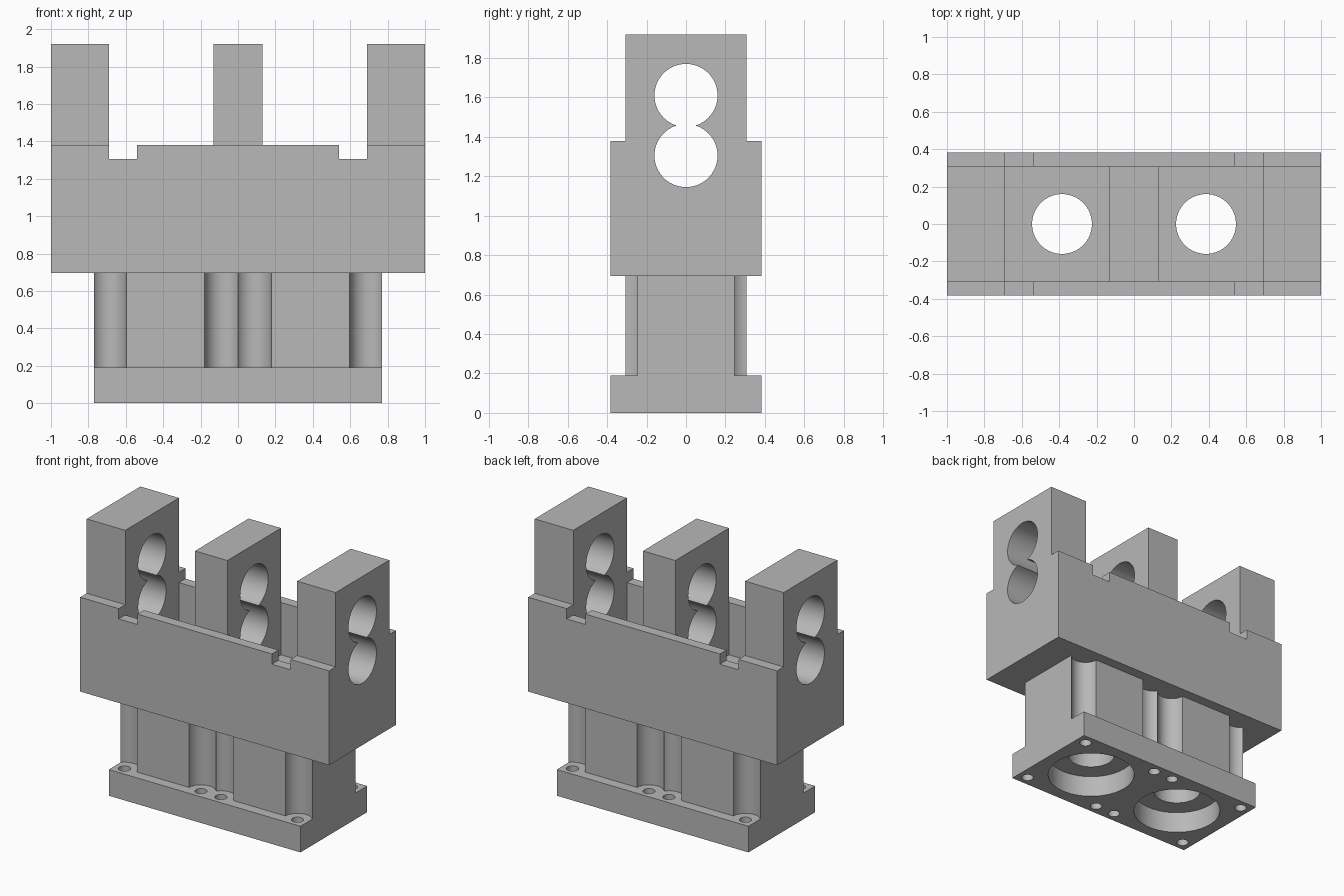
import bpy, bmesh, math
from mathutils import Matrix, Vector

if "Cube" in bpy.data.objects:
    bpy.data.objects.remove(bpy.data.objects["Cube"], do_unlink=True)

grey = bpy.data.materials.new("plain grey")
grey.use_nodes = True
grey.diffuse_color = (0.48, 0.48, 0.48, 1)
grey.node_tree.nodes["Principled BSDF"].inputs["Base Color"].default_value = (0.48, 0.48, 0.48, 1)


def finish(bm, name):
    bmesh.ops.recalc_face_normals(bm, faces=bm.faces)
    mesh = bpy.data.meshes.new(name)
    bm.to_mesh(mesh)
    bm.free()
    ob = bpy.data.objects.new(name, mesh)
    bpy.context.collection.objects.link(ob)
    return ob


def extrude(name, points, direction):
    """Closed profile swept along a direction."""
    bm = bmesh.new()
    face = bm.faces.new([bm.verts.new(p) for p in points])
    swept = bmesh.ops.extrude_face_region(bm, geom=[face])["geom"]
    verts = [v for v in swept if isinstance(v, bmesh.types.BMVert)]
    bmesh.ops.translate(bm, verts=verts, vec=Vector(direction))
    return finish(bm, name)


def box(name, x0, x1, y, z0, z1):
    """Box that is symmetric in y."""
    points = [(x0, -y, z0), (x1, -y, z0), (x1, y, z0), (x0, y, z0)]
    return extrude(name, points, (0, 0, z1 - z0))


def cylinder(centre, radius, length, along_x=False):
    bm = bmesh.new()
    turn = Matrix.Rotation(math.pi / 2, 4, "Y") if along_x else Matrix()
    bmesh.ops.create_cone(bm, cap_ends=True, segments=64, radius1=radius, radius2=radius,
                          depth=length, matrix=Matrix.Translation(centre) @ turn)
    return finish(bm, "cutter")


def carve(ob, cutters):
    """Subtract the cutters, then remove them."""
    for cutter in cutters:
        mod = ob.modifiers.new("cut", "BOOLEAN")
        mod.operation, mod.solver, mod.object = "DIFFERENCE", "EXACT", cutter
    graph = bpy.context.evaluated_depsgraph_get()
    mesh = bpy.data.meshes.new_from_object(ob.evaluated_get(graph))
    ob.modifiers.clear()
    ob.data = mesh
    for cutter in cutters:
        bpy.data.objects.remove(cutter, do_unlink=True)
    mesh.materials.clear()
    mesh.materials.append(grey)
    bpy.ops.object.select_all(action="DESELECT")
    ob.select_set(True)
    bpy.context.view_layer.objects.active = ob
    bpy.ops.object.shade_smooth_by_angle(angle=math.radians(30))


DEPTH, INNER = 0.383, 0.308
FLANGE_TOP, BLOCK_BASE, SHOULDER, TOP = 0.19, 0.695, 1.38, 1.92
BORE_X, BORE_R = 0.385, 0.16
SIDES = (-1, 1)
SCREWS = [(s * x, t * 0.31) for s in SIDES for t in SIDES for x in (0.08, 0.695)]


def bores():
    return [cylinder((s * BORE_X, 0, 1), BORE_R, 3) for s in SIDES]


# Clevis block: stepped section with three upright lugs
half = [(DEPTH, BLOCK_BASE), (DEPTH, SHOULDER), (INNER, SHOULDER), (INNER, TOP)]
section = half + [(-y, z) for y, z in reversed(half)]
block = extrude("clevis_block", [(-1, y, z) for y, z in section], (2, 0, 0))
cuts = []
for s in SIDES:
    # opening between lugs with a low notch, then the pocket behind the walls
    opening = [(0.13, SHOULDER), (0.54, SHOULDER), (0.54, 1.305), (0.69, 1.305), (0.69, 2.2), (0.13, 2.2)]
    cuts.append(extrude("cutter", [(s * x, -0.5, z) for x, z in opening], (0, 1, 0)))
    x0, x1 = sorted((s * 0.13, s * 0.69))
    cuts.append(box("cutter", x0, x1, INNER, 1.0, 1.6))
# Paired pin holes running through every lug
cuts += [cylinder((0, 0, z), BORE_R, 3, True) for z in (1.61, 1.305)]
carve(block, cuts + bores())

# Neck with screw clearance scallops
neck = box("neck", -0.77, 0.77, INNER, FLANGE_TOP, BLOCK_BASE)
carve(neck, [cylinder((x, y, 0.45), 0.098, 1) for x, y in SCREWS] + bores())

# Base flange with screw holes and counterbores
flange = box("base_flange", -0.77, 0.77, DEPTH, 0, FLANGE_TOP)
cuts = [cylinder((x, y, 0.1), 0.04, 1) for x, y in SCREWS]
cuts += [cylinder((s * BORE_X, 0, 0), 0.295, 0.31) for s in SIDES]
carve(flange, cuts + bores())
